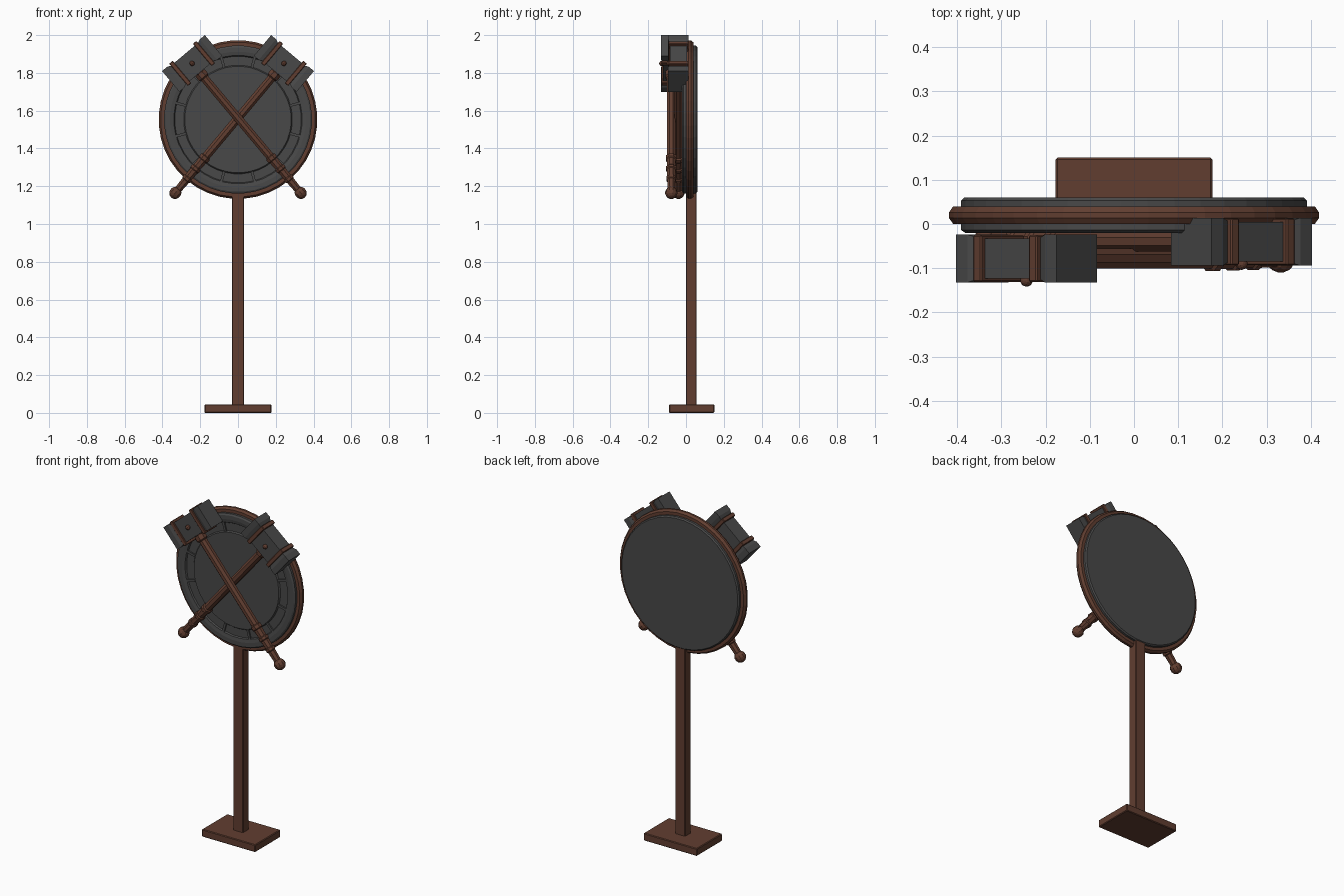
import bpy, bmesh
from math import radians, cos, sin, tau
from mathutils import Matrix, Vector

if "Cube" in bpy.data.objects:
    bpy.data.objects.remove(bpy.data.objects["Cube"], do_unlink=True)


def material(name, rgb):
    m = bpy.data.materials.new(name)
    m.use_nodes = True
    color = (*rgb, 1)
    m.diffuse_color = color
    m.node_tree.nodes["Principled BSDF"].inputs["Base Color"].default_value = color
    return m


wood = material("brown wood", (0.12, 0.048, 0.03))
iron = material("dark grey iron", (0.066, 0.066, 0.066))


def finish(name, bm, mat, matrix):
    bmesh.ops.recalc_face_normals(bm, faces=bm.faces)
    mesh = bpy.data.meshes.new(name)
    bm.to_mesh(mesh)
    bm.free()
    mesh.materials.append(mat)
    ob = bpy.data.objects.new(name, mesh)
    ob.matrix_world = matrix
    bpy.context.collection.objects.link(ob)
    return ob


def box(name, size, center, mat, matrix=Matrix(), bevel=0.0, taper=0, shrink=1.0):
    """Box; taper = -1 or 1 shrinks the end on that side of local x."""
    bm = bmesh.new()
    bmesh.ops.create_cube(bm, size=1)
    for v in bm.verts:
        if v.co.x * taper > 0:
            v.co.yz *= shrink
        v.co = Vector(a * b + c for a, b, c in zip(v.co, size, center))
    ob = finish(name, bm, mat, matrix)
    if bevel:
        mod = ob.modifiers.new("soft edges", 'BEVEL')
        mod.width = bevel
        mod.segments = 1
    return ob


def lathe(name, profile, sides, mat, matrix):
    """Turn a (radius, height) profile about local z."""
    bm = bmesh.new()
    rings = []
    for r, h in profile:
        if r == 0:
            rings.append([bm.verts.new((0, 0, h))] * sides)
        else:
            rings.append([bm.verts.new((r * cos(tau * (i + .5) / sides),
                                        r * sin(tau * (i + .5) / sides), h))
                          for i in range(sides)])
    for a, b in zip(rings, rings[1:]):
        for i in range(sides):
            j = (i + 1) % sides
            corners = list(dict.fromkeys((a[i], a[j], b[j], b[i])))
            bm.faces.new(corners)
    return finish(name, bm, mat, matrix)


def ball(name, radius, center, mat, matrix):
    bm = bmesh.new()
    bmesh.ops.create_uvsphere(bm, u_segments=10, v_segments=7, radius=radius)
    bmesh.ops.translate(bm, verts=bm.verts, vec=center)
    return finish(name, bm, mat, matrix)


# Stand
box("stand_base", (0.354, 0.24, 0.045), (0, 0.03, 0.0225), wood, bevel=0.004)
box("stand_post", (0.066, 0.056, 1.14), (0, 0.028, 0.61), wood, bevel=0.003)

# Round shield, turned about the y axis
shield = Matrix.Translation((0, 0, 1.553)) @ Matrix.Rotation(radians(-90), 4, 'X')
lathe("shield_plate", [
    (0, -0.016), (0.282, -0.016), (0.288, -0.008), (0.335, -0.008),
    (0.34, -0.016), (0.36, -0.02), (0.383, -0.02), (0.392, -0.014),
    (0.392, 0.053), (0.385, 0.06), (0, 0.06)], 40, iron, shield)
lathe("shield_rim", [
    (0.385, 0), (0.41, 0), (0.42, 0.014), (0.42, 0.026), (0.41, 0.04),
    (0.385, 0.04), (0.385, 0)], 40, wood, shield)

# Raised bars across the groove in the shield face
for i in range(12):
    turn = shield @ Matrix.Rotation(tau * (i + 0.5) / 12, 4, 'Z')
    box("shield_bar", (0.056, 0.014, 0.012), (0.312, 0, -0.01), iron, turn)


# Crossed hammers: local x runs along the head, local z up the handle
def hammer(side, x, y, angle):
    frame = Matrix.Translation((x, y, 1.85)) @ Matrix.Rotation(radians(angle), 4, 'Y')
    box(side + "_hammer_head", (0.17, 0.09, 0.126), (0, 0, 0), iron, frame)
    for s in (-1, 1):
        box(side + "_hammer_face", (0.034, 0.108, 0.143), (s * 0.131, 0, 0), iron, frame)
        box(side + "_hammer_neck", (0.02, 0.108, 0.143), (s * 0.104, 0, 0), iron, frame,
            taper=-s, shrink=0.88)
        box(side + "_hammer_band", (0.024, 0.106, 0.154), (s * 0.082, 0, 0), wood, frame,
            bevel=0.003)
    ball(side + "_hammer_stud", 0.014, (0, -0.05, 0), wood, frame)

    # Handle with collar and stepped grip
    lathe(side + "_hammer_handle", [
        (0, 0), (0.025, 0), (0.025, -0.065), (0.034, -0.065), (0.034, -0.095),
        (0.024, -0.102), (0.024, -0.64), (0.031, -0.645), (0.031, -0.665),
        (0.026, -0.67), (0.024, -0.715), (0.03, -0.72), (0.03, -0.735),
        (0.025, -0.74), (0.023, -0.785), (0.028, -0.79), (0.028, -0.805),
        (0.023, -0.81), (0.02, -0.89), (0, -0.89)], 8, wood, frame)
    ball(side + "_hammer_pommel", 0.033, (0, 0, -0.894), wood, frame)


hammer("left", 0.243, -0.04, 40)
hammer("right", -0.243, -0.078, -40)
